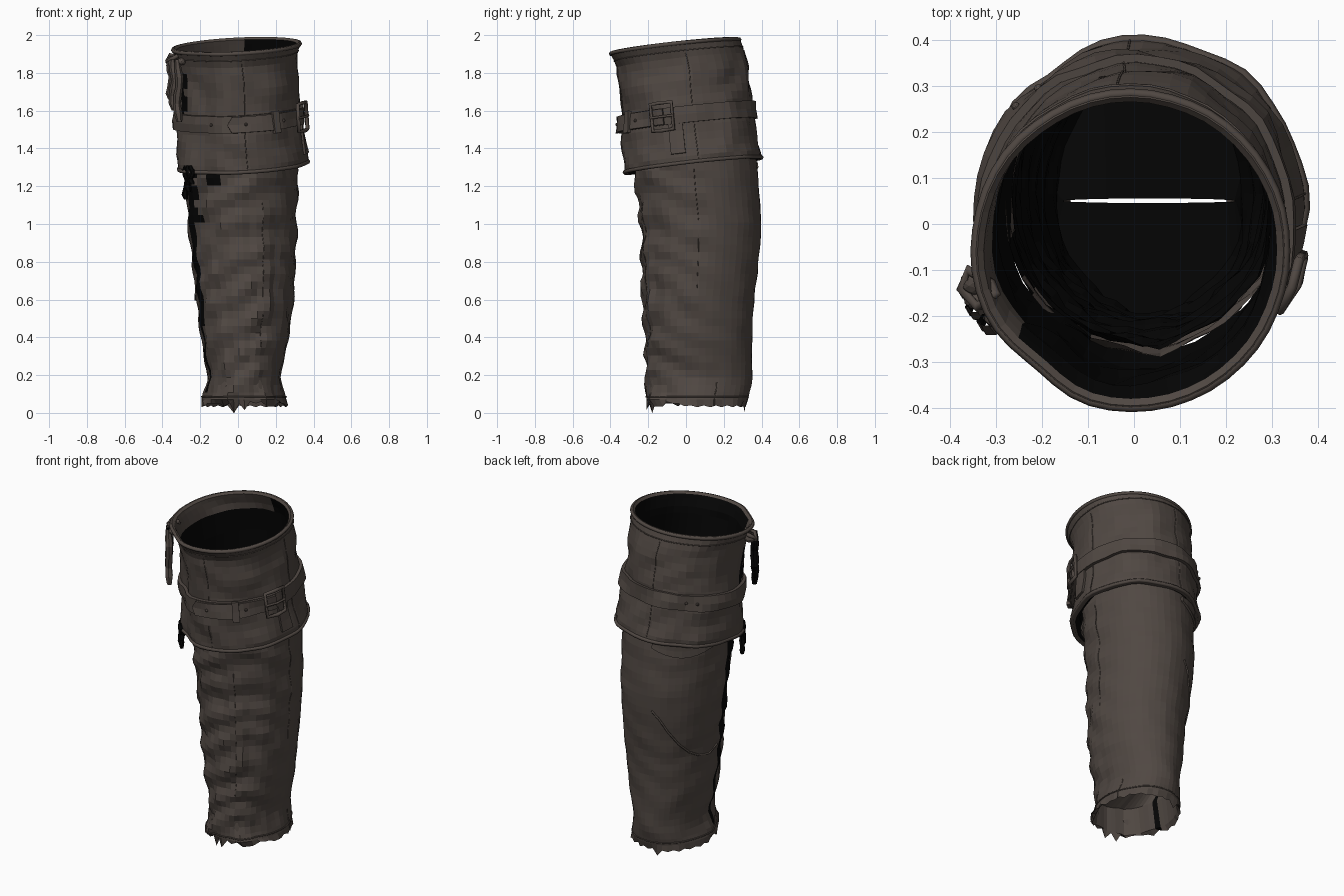
import bpy, bmesh, math, random
from mathutils import Vector, noise

if "Cube" in bpy.data.objects:
    bpy.data.objects.remove(bpy.data.objects["Cube"])

random.seed(4)
N = 48  # sides of the leather tubes


def material(name, rgb):
    m = bpy.data.materials.new(name)
    m.diffuse_color = (*rgb, 1)
    m.use_nodes = True
    m.node_tree.nodes["Principled BSDF"].inputs["Base Color"].default_value = m.diffuse_color
    return m


BROWN = material("brown leather", (0.080, 0.064, 0.055))
BLACK = material("black lining", (0.0015, 0.0015, 0.0015))

# height, x min, x max, y min, y max
SHAFT = [(0.0, -.19, .26, -.20, .32), (.08, -.19, .255, -.22, .33), (.13, -.17, .235, -.215, .345),
         (.2, -.16, .225, -.21, .35), (.3, -.18, .25, -.215, .35), (.4, -.20, .27, -.22, .35),
         (.6, -.22, .295, -.23, .36), (.8, -.245, .305, -.235, .385), (1.0, -.265, .31, -.24, .40),
         (1.2, -.275, .315, -.265, .385), (1.4, -.28, .315, -.28, .37)]
CUFF = [(1.30, -.32, .365, -.325, .395), (1.34, -.325, .365, -.33, .395), (1.45, -.325, .345, -.335, .375),
        (1.57, -.32, .33, -.335, .35), (1.70, -.31, .325, -.35, .34), (1.80, -.31, .315, -.355, .33),
        (1.88, -.33, .315, -.365, .31), (1.95, -.35, .335, -.405, .285)]


def section(tab, z):
    z = min(max(z, tab[0][0]), tab[-1][0])
    for a, b in zip(tab, tab[1:]):
        if z <= b[0]:
            t = (z - a[0]) / (b[0] - a[0])
            return [p + (q - p) * t for p, q in zip(a[1:], b[1:])]


def point(tab, az, z, off, wave):
    """Point on an offset, wrinkled oval tube; az in radians from +x."""
    x0, x1, y0, y1 = section(tab, z)
    c, s = math.cos(az), math.sin(az)
    d = off + wave
    return Vector(((x0 + x1) / 2 + ((x1 - x0) / 2 + d) * c, (y0 + y1) / 2 + ((y1 - y0) / 2 + d) * s, z))


def shaft_pt(az, z, off=0.0):
    c, s = math.cos(az), math.sin(az)
    front = 0.2 + 0.8 * max(0, 0.3 - s) / 1.3
    chevron = abs((az + 1.0 + math.pi) % math.tau - math.pi)
    w = 0.010 * front * math.sin(36 * z + 5 * chevron + 2 * noise.noise(Vector((c, s, z * 3))))
    w += 0.018 * front * noise.noise(Vector((c * 4, s * 4, z * 9)))
    return point(SHAFT, az, z, off, w)


def cuff_pt(az, v, off=0.0):
    c, s = math.cos(az), math.sin(az)
    a = (math.degrees(az) % 360 - 230) / 17
    w = -0.018 * math.exp(-a * a)
    w += 0.018 * noise.noise(Vector((c * 2.5, s * 2.5, v * 9 + 1.5 * c))) * min(1, (1.97 - v) * 6)
    p = point(CUFF, az, v, off, w)
    p.z += 0.11 * p.y + 0.05 * p.x   # whole cuff leans up to the back right
    return p


def grid(name, rows, closed=True, rule=None, thick=0):
    """Skin rows of points; rule(i, j, normal) is true for black faces."""
    bm = bmesh.new()
    vs = [[bm.verts.new(p) for p in r] for r in rows]
    n = len(rows[0])
    for i in range(len(rows) - 1):
        for j in range(n if closed else n - 1):
            k = (j + 1) % n
            f = bm.faces.new((vs[i][j], vs[i][k], vs[i + 1][k], vs[i + 1][j]))
            f.normal_update()
            f.material_index = int(bool(rule and rule(i, j, f.normal)))
    me = bpy.data.meshes.new(name)
    bm.to_mesh(me)
    bm.free()
    ob = bpy.data.objects.new(name, me)
    bpy.context.collection.objects.link(ob)
    me.materials.append(BROWN)
    me.materials.append(BLACK)
    if thick:
        ob.modifiers.new("thickness", 'SOLIDIFY').thickness = thick
    return ob


def tube(name, pts, r, cyclic=False, mat=BROWN):
    cu = bpy.data.curves.new(name, 'CURVE')
    cu.dimensions = '3D'
    cu.bevel_depth = r
    cu.bevel_resolution = 1
    cu.use_fill_caps = True
    sp = cu.splines.new('POLY')
    sp.points.add(len(pts) - 1)
    for q, p in zip(sp.points, pts):
        q.co = (*p, 1)
    sp.use_cyclic_u = cyclic
    cu.materials.append(mat)
    ob = bpy.data.objects.new(name, cu)
    bpy.context.collection.objects.link(ob)


def ball(name, p, scale):
    bpy.ops.mesh.primitive_ico_sphere_add(subdivisions=2, radius=1, location=p)
    ob = bpy.context.object
    ob.name = name
    ob.scale = scale
    ob.data.materials.append(BROWN)


R = math.radians
AZ = [math.tau * j / N for j in range(N)]


def ridge(z, off):
    """Ring pinched to a line along x, closing the bottom inside."""
    return [Vector((p.x, .05 + (p.y - .05) * .02, z)) for p in (shaft_pt(a, z, off) for a in AZ)]


# shaft: pinched inner base, ragged hem, outer wall with a dark side opening
rows = [ridge(.30, -.03), [shaft_pt(a, .21, -.02) for a in AZ], [shaft_pt(a, .06, -.015) for a in AZ]]
hem = []
for j, a in enumerate(AZ):
    p = shaft_pt(a, 0, random.uniform(-.008, .01))
    p.z = .03 + .01 * (j % 2) if math.sin(a) > -.2 else random.choice((.015, .035, .05, .06))
    hem.append(p)
hem[34].z = hem[14].z = 0.0
rows += [hem]
heights = [.07 + 1.33 * i / 34 for i in range(35)]
rows += [[shaft_pt(a, z) for a in AZ] for z in heights]


def shaft_dark(i, j, n):
    if i < 3:
        return j == 25
    z = heights[max(i - 4, 0)]
    side = z > .1 and (j == 26 or (j == 27 and z > .45) or (j == 28 and z > 1.0 and i % 3))
    return side or (j in (31, 32) and z > 1.19) or (j == 29 and .97 < z < 1.01)


grid("shaft", rows, rule=shaft_dark)

# black lining and floor inside the shaft
lining = [[shaft_pt(a, z, -.016) for a in AZ] for z in reversed(heights[6:])]
grid("shaft_lining", lining + [ridge(.315, -.03)], rule=lambda i, j, n: True)

# folded cuff: underside, outer wall, rim, inner wall
prof = [(1.33, -.05), (1.30, -.02), (1.30, 0)]
prof += [(1.30 + .65 * i / 16, 0) for i in range(1, 17)]
RIM = len(prof)
prof += [(1.957, -.01), (1.945, -.022), (1.92, -.02), (1.88, -.016), (1.84, -.015), (1.7, -.015), (1.57, -.018),
         (1.45, -.028), (1.33, -.05)]


def cuff_dark(i, j, n):
    v = prof[i][0]
    if i > RIM:   # inside: brown facing only along the back left
        return v < 1.86 or not 10 < j < 29
    return i == 0 or (2 < i and 1.58 < v < 1.80 and (j == 26 or (j == 27 and i % 3)))


grid("cuff", [[cuff_pt(a, v, o) for a in AZ] for v, o in prof], rule=cuff_dark)
tube("rim_bead", [cuff_pt(a, 1.945, -.004) for a in AZ], .011, True)
tube("cuff_hem", [cuff_pt(a, 1.308, 0) for a in AZ], .011, True)
tube("rim_stitch", [cuff_pt(a, 1.905, .001) for a in AZ], .003, True)

# belt around the cuff
belt = [(1.52, .0), (1.52, .018), (1.565, .021), (1.61, .018), (1.61, .0)]
grid("belt", [[cuff_pt(a, v, o) for a in AZ] for v, o in belt])

# overlapping strap end with pointed tip
ends = [R(-100 + 5 * i) for i in range(17)]
strap = []
for t in (-1, 0, 1):
    strap.append([cuff_pt(a + (R(4) if t and i == 0 else 0), 1.565 + t * .042, .032) for i, a in enumerate(ends)])
grid("strap_end", strap, closed=False, thick=.012)

# buckle frame, prong, keeper loop and the tab below
frame = [(-30, -.072), (-21, -.074), (-12, -.072), (-12, .072), (-21, .074), (-30, .072)]
tube("buckle_frame", [cuff_pt(R(a), 1.565 + v, .036) for a, v in frame], .011, True)
tube("buckle_prong", [cuff_pt(R(a), 1.565, .044) for a in (-31, -21, -12)], .007)
grid("keeper_loop", [[cuff_pt(R(-57 + s), 1.565 + v, .044) for s in (-3, 3)] for v in (-.058, 0, .058)],
     closed=False, thick=.02)
grid("buckle_tab", [[cuff_pt(R(s), v, .014) for s in (-17, -11, -5)] for v in (1.36, 1.42, 1.48, 1.53)],
     closed=False, thick=.012)

# rivets and strap holes
for k, (a, o) in enumerate(((-84, .032), (-48, .032), (128, .021), (138, .021), (244, .021))):
    ball("rivet_%d" % k, cuff_pt(R(a), 1.565, o), (.009, .009, .009))

# raised seams on cuff and shaft
for k, a in enumerate((-85, 5, 95)):
    tube("cuff_seam_%d" % k, [cuff_pt(R(a), 1.32 + .03 * i, 0) for i in range(20)], .0025)
tube("side_seam", [shaft_pt(R(-2), .65 + .04 * i, 0) for i in range(17)], .002)
tube("front_seam", [shaft_pt(R(-68), .35 + .04 * i, 0) for i in range(20)], .002)
tube("heel_seam", [shaft_pt(R(20), .04 + .03 * i, 0) for i in range(5)], .003)
flap = [(103, .92), (112, .87), (122, .79), (134, .71), (147, .645), (160, .61), (174, .60), (188, .63)]
tube("flap_edge", [shaft_pt(R(a), z, .001) for a, z in flap], .006)
tube("lower_hem", [shaft_pt(a, .085, 0) for a in AZ], .004, True)

# small curved lip hanging below the cuff at the back
lip = [[shaft_pt(R(100 + 8 * i), 1.33 - t * (.03 + .05 * math.sin(math.pi * i / 9)), .012) for i in range(10)]
       for t in (1, .5, 0)]
grid("cuff_lip", lip, closed=False, thick=.012)

# knotted tie on the rim
for k, (p, s) in enumerate((((-.345, -.125, 1.865), (.032, .03, .026)), ((-.335, -.165, 1.85), (.035, .022, .026)),
                            ((-.30, -.20, 1.86), (.026, .026, .02)))):
    ball("tie_knot_%d" % k, p, s)
tube("tie_loop", [Vector(p) for p in ((-.31, -.13, 1.88), (-.36, -.10, 1.895), (-.375, -.14, 1.86),
                                      (-.34, -.18, 1.88), (-.30, -.15, 1.90))], .012, True)


def strand(name, x, y, top, bottom, r, rule):
    """Hanging wavy lace end, built from the bottom up."""
    rows = []
    for i in range(8):
        t = i / 7
        w = .007 * math.sin(9 * t + 20 * y)
        rr = r * (.75 if i in (0, 7) else 1 + .2 * (i % 2))
        rows.append([Vector((x + w + rr * math.cos(math.tau * j / 6), y - w + rr * math.sin(math.tau * j / 6),
                             bottom + (top - bottom) * t)) for j in range(6)])
    grid(name, rows, rule=rule)


for k, (x, y, b, r) in enumerate(((-.355, -.15, 1.66, .018), (-.34, -.185, 1.60, .019), (-.316, -.215, 1.54, .019))):
    strand("tie_end_%d" % k, x, y, 1.87, b, r, lambda i, j, n: n.y > -.3)

# dark lower lace ends below the cuff
for k, (x, y, b) in enumerate(((-.275, -.15, 1.13), (-.262, -.18, 1.17), (-.245, -.20, 1.21))):
    strand("lower_lace_%d" % k, x, y, 1.31, b, .014, lambda i, j, n: True)
